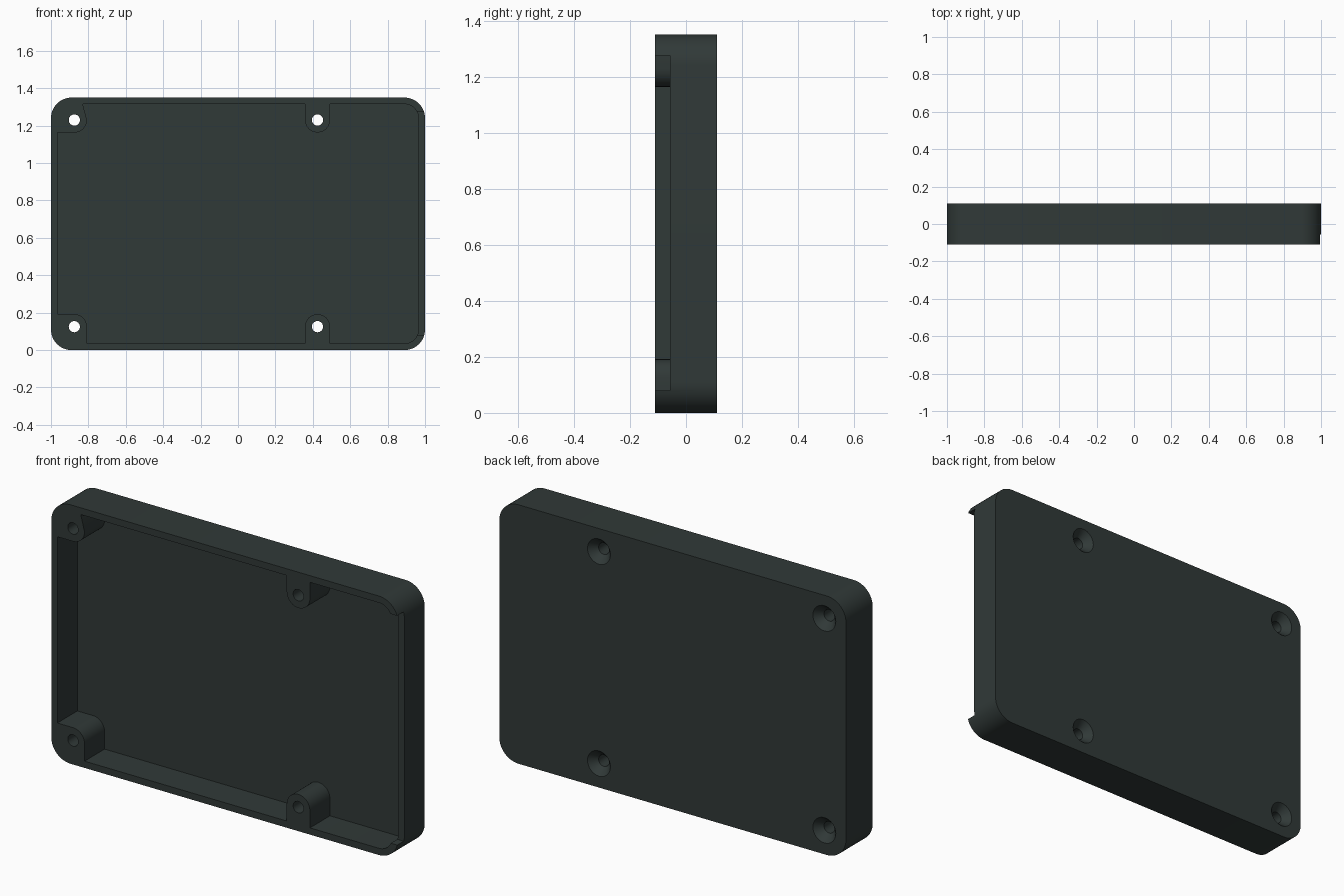
import bpy, bmesh, math

if "Cube" in bpy.data.objects:
    bpy.data.objects.remove(bpy.data.objects["Cube"])

mat = bpy.data.materials.new("dark grey green")
mat.diffuse_color = (0.030, 0.041, 0.039, 1)
mat.use_nodes = True
mat.node_tree.nodes["Principled BSDF"].inputs["Base Color"].default_value = mat.diffuse_color

H, D = 1.35, 0.11          # height, half depth
R, WALL = 0.11, 0.035      # outer corner radius, wall thickness
FLOOR_Y = 0.055            # inner face of the back plate
BOSS_R = 0.067
HOLE_X, HOLE_Z = (-0.875, 0.425), (0.125, 1.23)


def arc(cx, cz, r, a0, a1, n=12):
    """Points on an arc in the x-z plane, angles in degrees."""
    angles = [math.radians(a0 + (a1 - a0) * i / n) for i in range(n + 1)]
    return [(cx + r * math.cos(a), cz + r * math.sin(a)) for a in angles]


def prism(name, outline, y0, y1):
    """Extrude an x-z outline from y0 to y1."""
    bm = bmesh.new()
    face = bm.faces.new([bm.verts.new((x, y0, z)) for x, z in outline])
    new = bmesh.ops.extrude_face_region(bm, geom=[face])["geom"]
    bmesh.ops.translate(bm, vec=(0, y1 - y0, 0),
                        verts=[v for v in new if isinstance(v, bmesh.types.BMVert)])
    bmesh.ops.recalc_face_normals(bm, faces=bm.faces)
    mesh = bpy.data.meshes.new(name)
    bm.to_mesh(mesh)
    bm.free()
    obj = bpy.data.objects.new(name, mesh)
    bpy.context.collection.objects.link(obj)
    return obj


def turned(name, x, z, profile, n=32):
    """Closed round cutter along y from (radius, y) rings."""
    bm = bmesh.new()
    rings = [[bm.verts.new((px, y, pz)) for px, pz in arc(x, z, r, 0, 360, n)[:-1]]
             for r, y in profile]
    for a, b in zip(rings, rings[1:]):
        for i in range(n):
            bm.faces.new((a[i], a[(i + 1) % n], b[(i + 1) % n], b[i]))
    bm.faces.new(rings[0])
    bm.faces.new(rings[-1])
    bmesh.ops.recalc_face_normals(bm, faces=bm.faces)
    mesh = bpy.data.meshes.new(name)
    bm.to_mesh(mesh)
    bm.free()
    obj = bpy.data.objects.new(name, mesh)
    bpy.context.collection.objects.link(obj)
    return obj


def cut(target, cutter):
    cutter.hide_render = True
    mod = target.modifiers.new("cut", "BOOLEAN")
    mod.operation, mod.solver, mod.object = "DIFFERENCE", "EXACT", cutter
    bpy.context.view_layer.objects.active = target
    bpy.ops.object.modifier_apply(modifier=mod.name)
    bpy.data.objects.remove(cutter)


# Rounded outer block of the case
outer = (arc(1 - R, R, R, -90, 0) + arc(1 - R, H - R, R, 0, 90)
         + arc(R - 1, H - R, R, 90, 180) + arc(R - 1, R, R, 180, 270))
case = prism("case_shell", outer, -D, D)
case.data.materials.append(mat)

# Cavity outline, leaving four screw bosses standing against the walls
lo, hi, side = WALL, H - WALL, 1 - WALL
(xl, xm), (zb, zt), b = HOLE_X, HOLE_Z, BOSS_R
cavity = (arc(1 - R, R, R - WALL, -90, 0) + arc(1 - R, H - R, R - WALL, 0, 90)
          + [(xm + b, hi)] + arc(xm, zt, b, 0, -180) + [(xm - b, hi)]
          + [(xl + 0.045, hi)] + arc(xl, zt, b, 0, -90) + [(-side, zt - b)]
          + [(-side, zb + b)] + arc(xl, zb, b, 90, 0) + [(xl + b, lo)]
          + [(xm - b, lo)] + arc(xm, zb, b, 180, 0) + [(xm + b, lo)])
cut(case, prism("cavity_cutter", cavity, -D - 0.1, FLOOR_Y))

# Lowered edge of the right wall
notch = [(0.95, 0.08), (1.1, 0.08), (1.1, 1.275), (0.95, 1.275)]
cut(case, prism("notch_cutter", notch, -D - 0.1, -0.057))

# Screw holes, countersunk from the back
for x in HOLE_X:
    for z in HOLE_Z:
        cut(case, turned("screw_cutter", x, z,
                         [(0.03, -D - 0.1), (0.03, D - 0.04), (0.066, D), (0.066, D + 0.1)]))

bpy.ops.object.select_all(action="DESELECT")
case.select_set(True)
bpy.context.view_layer.objects.active = case
bpy.ops.object.shade_smooth_by_angle(angle=math.radians(30))
